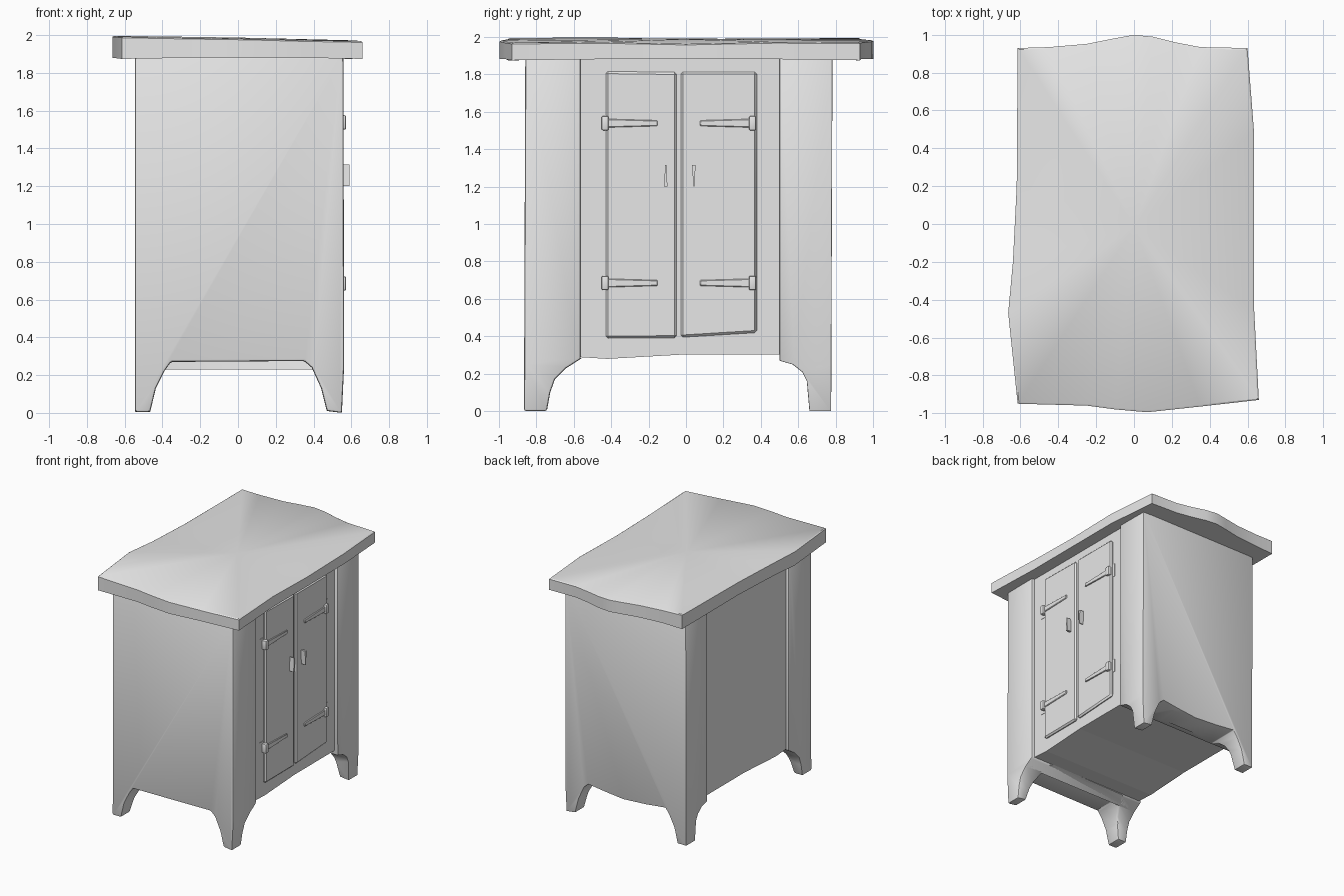
import bpy, bmesh, math
from mathutils import Vector

cube = bpy.data.objects.get("Cube")
if cube:
    bpy.data.objects.remove(cube, do_unlink=True)

grey = bpy.data.materials.new("plain grey")
grey.use_nodes = True
grey.diffuse_color = (0.8, 0.8, 0.8, 1)
grey.node_tree.nodes["Principled BSDF"].inputs["Base Color"].default_value = (0.8, 0.8, 0.8, 1)


def prism(name, points, axis, low, high):
    """Extrude a 2D outline along an axis; points are the other two axes in order."""
    bm = bmesh.new()

    def place(p, depth):
        co = list(p)
        co.insert("xyz".index(axis), depth)
        return bm.verts.new(co)

    a = [place(p, low) for p in points]
    b = [place(p, high) for p in points]
    bm.faces.new(a)
    bm.faces.new(b)
    for i in range(len(points)):
        j = (i + 1) % len(points)
        bm.faces.new((a[i], a[j], b[j], b[i]))
    bmesh.ops.recalc_face_normals(bm, faces=bm.faces)
    mesh = bpy.data.meshes.new(name)
    bm.to_mesh(mesh)
    bm.free()
    mesh.materials.append(grey)
    obj = bpy.data.objects.new(name, mesh)
    bpy.context.collection.objects.link(obj)
    return obj


def select(obj):
    bpy.ops.object.select_all(action="DESELECT")
    obj.select_set(True)
    bpy.context.view_layer.objects.active = obj


def soften(obj, width, segments=2):
    bevel = obj.modifiers.new("soft edges", "BEVEL")
    bevel.width = width
    bevel.segments = segments
    bevel.angle_limit = math.radians(40)
    select(obj)
    bpy.ops.object.modifier_apply(modifier=bevel.name)
    bpy.ops.object.shade_smooth_by_angle(angle=math.radians(35))


def rect(a0, a1, b0, b1):
    return [(a0, b0), (a1, b0), (a1, b1), (a0, b1)]


# End walls with wrapped corner posts and curved feet
TOP = 1.89


def end_wall(name, arch, side_profile):
    feet = [(-0.545, TOP), (-0.545, 0.005), (-0.465, 0.005), (-0.435, 0.13), (-0.39, 0.22), (-0.355, 0.27)]
    feet += arch
    feet += [(0.35, 0.275), (0.39, 0.24), (0.44, 0.13), (0.47, 0.01), (0.55, 0.0), (0.562, 0.25), (0.558, TOP)]
    wall = prism(name, feet, "y", -1, 1)
    cutter = prism(name + "_cutter", side_profile, "x", -1, 1)
    cut = wall.modifiers.new("feet", "BOOLEAN")
    cut.operation = "INTERSECT"
    cut.solver = "EXACT"
    cut.object = cutter
    select(wall)
    bpy.ops.object.modifier_apply(modifier=cut.name)
    bpy.data.objects.remove(cutter, do_unlink=True)
    soften(wall, 0.012)


end_wall("front_wall", [(0, 0.272)],
         [(-0.858, 1.885), (-0.865, -0.01), (-0.745, -0.01), (-0.725, 0.1), (-0.7, 0.17),
          (-0.64, 0.23), (-0.562, 0.28), (-0.562, 1.885)])
end_wall("back_wall", [(-0.18, 0.25), (0.03, 0.237), (0.2, 0.255)],
         [(0.782, 1.885), (0.775, -0.01), (0.66, -0.01), (0.645, 0.16), (0.62, 0.21),
          (0.57, 0.25), (0.5, 0.27), (0.5, 1.885)])

# Recessed cabinet core
prism("cabinet_core", [(-0.58, 0.29), (-0.42, 0.28), (-0.02, 0.303), (0.52, 0.303),
                       (0.52, 1.885), (-0.58, 1.885)], "x", -0.522, 0.532)

# Doors
for name, outline in (("front_door", [(-0.428, 0.39), (-0.05, 0.392), (-0.05, 1.81), (-0.428, 1.815)]),
                      ("back_door", [(-0.028, 0.395), (0.378, 0.42), (0.378, 1.812), (-0.028, 1.812)])):
    soften(prism(name, outline, "x", 0.52, 0.552), 0.012, 1)

# Hinges: knuckle, tapered strap and thin mounting plate
for level, z in (("upper", 1.538), ("lower", 0.685)):
    for end, y, s in (("front", -0.432, 1), ("back", 0.355, -1)):
        name = f"{level}_{end}_hinge"
        soften(prism(name + "_knuckle", rect(y - 0.019, y + 0.019, z - 0.038, z + 0.038),
                     "x", 0.53, 0.572), 0.008)
        strap = [(y, z - 0.023), (y + s * 0.28, z - 0.015), (y + s * 0.28, z + 0.015), (y, z + 0.023)]
        soften(prism(name + "_strap", strap, "x", 0.54, 0.56), 0.004, 1)
        prism(name + "_plate", rect(y - 0.05, y, z - 0.055, z + 0.055)
              if s > 0 else rect(y, y + 0.05, z - 0.055, z + 0.055), "x", 0.53, 0.535)

# Tapered door pulls
for name, y, flip in (("front_pull", -0.108, 1), ("back_pull", 0.042, -1)):
    z = 1.258
    outline = [(y - 0.009, z - flip * 0.057), (y + 0.009, z - flip * 0.057),
               (y + 0.003, z + flip * 0.057), (y - 0.003, z + flip * 0.057)]
    prism(name, outline, "x", 0.545, 0.59)

# Wavy tabletop slab
outline = [(-0.615, 0.93), (-0.45, 0.935), (-0.25, 0.952), (-0.1, 0.982), (0, 1.0), (0.1, 0.99),
           (0.22, 0.96), (0.35, 0.935), (0.6, 0.93), (0.635, 0.48), (0.635, 0), (0.635, -0.45),
           (0.66, -0.93), (0.35, -0.965), (0.07, -0.995), (-0.1, -0.98), (-0.25, -0.96),
           (-0.615, -0.95), (-0.665, -0.47), (-0.64, -0.2), (-0.62, 0.2)]
table = prism("tabletop", outline, "z", 1.88, 1.97)
bm = bmesh.new()
bm.from_mesh(table.data)
lid = max(bm.faces, key=lambda f: f.calc_center_median().z)
bmesh.ops.inset_region(bm, faces=[lid], thickness=0.01, depth=0.006)
inner = max(bm.faces, key=lambda f: f.calc_center_median().z)
bmesh.ops.poke(bm, faces=[inner])
for v in bm.verts:
    if v.co.z > 1.95:
        x, y = v.co.x, v.co.y
        v.co.z += 0.004 - 0.02 * x + 0.007 * math.cos(6 * x) * math.cos(5 * y)
    elif abs(v.co.x) > 0.59 and abs(v.co.y) > 0.9:
        v.co.z -= 0.006
bm.to_mesh(table.data)
bm.free()
select(table)
bpy.ops.object.shade_smooth_by_angle(angle=math.radians(35))
